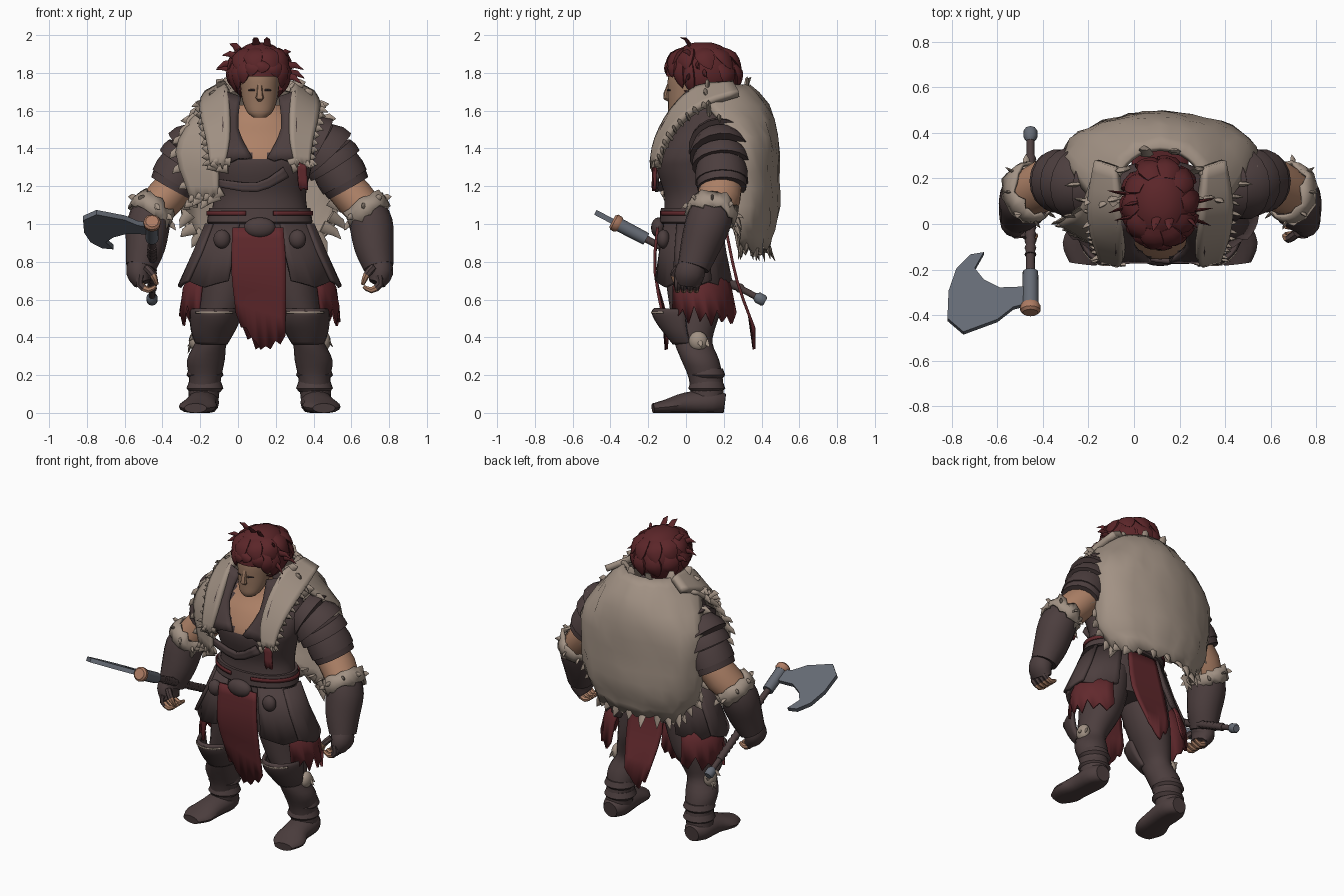
import bpy, bmesh, math, random
from mathutils import Vector

random.seed(4)
if "Cube" in bpy.data.objects:
    bpy.data.objects.remove(bpy.data.objects["Cube"])
MID = 0.115  # body centre line
made = []

def material(name, *rgb):
    m = bpy.data.materials.new(name)
    m.use_nodes = True
    m.diffuse_color = (*rgb, 1)
    m.node_tree.nodes["Principled BSDF"].inputs["Base Color"].default_value = (*rgb, 1)
    return m

LEATHER = material("dark leather", .072, .048, .048)
FUR = material("pale fur", .36, .287, .232)
RED = material("red cloth", .12, .022, .026)
HAIR = material("red hair", .105, .019, .022)
SKIN = material("skin", .42, .22, .135)
FACE = material("weathered face skin", .31, .18, .115)
STEEL = material("steel", .13, .145, .175)
COPPER = material("copper", .42, .2, .125)

def build(name, parts, mats, closed=True, cap=True, thick=0, rule=None):
    """Skin one or more stacks of rings into one object."""
    bm = bmesh.new()
    for rings in parts:
        grid = [[bm.verts.new(p) for p in ring] for ring in rings]
        n = len(grid[0])
        for low, high in zip(grid, grid[1:]):
            for j in range(n if closed else n - 1):
                k = (j + 1) % n
                bm.faces.new((low[j], low[k], high[k], high[j]))
        if closed and cap:
            bm.faces.new(grid[0])
            bm.faces.new(grid[-1])
    bmesh.ops.recalc_face_normals(bm, faces=bm.faces)
    for f in bm.faces:
        f.material_index = rule(f.calc_center_median()) if rule else 0
    me = bpy.data.meshes.new(name)
    bm.to_mesh(me)
    bm.free()
    for m in mats if isinstance(mats, list) else [mats]:
        me.materials.append(m)
    ob = bpy.data.objects.new(name, me)
    bpy.context.collection.objects.link(ob)
    if thick:
        mod = ob.modifiers.new("thickness", "SOLIDIFY")
        mod.thickness, mod.offset = thick, 0
    made.append(ob)
    return ob

def cloth(name, rings, mat, thick=.015):
    build(name, [rings], mat, closed=False, thick=thick)

def refine(rows, k=3):
    """Catmull-Rom subdivision of a list of tuples."""
    out = []
    for i in range(len(rows) - 1):
        p = [rows[max(i - 1, 0)], rows[i], rows[i + 1], rows[min(i + 2, len(rows) - 1)]]
        for t in (s / k for s in range(k)):
            out.append(tuple(b + t / 2 * (c - a + t * (2*a - 5*b + 4*c - d + t * (3*b - a - 3*c + d))) for a, b, c, d in zip(*p)))
    return out + [rows[-1]]

def arc(rows, a0=0, a1=360, n=24, jag=0):
    """Rings from rows of (z, centre x, centre y, radius x, radius y); angle 0 is the front."""
    steps = n if a1 - a0 == 360 else n - 1
    angles = [math.radians(a0 + (a1 - a0) * j / steps) for j in range(n)]
    rings = [[Vector((x + rx * math.sin(a), y - ry * math.cos(a), z)) for a in angles] for z, x, y, rx, ry in rows]
    for j, p in enumerate(rings[-1]):
        p.z -= jag * (j % 2 * .5 + random.random() * .5)
    return rings

def limb(pts, n=12, up=None):
    """Tube through (x, y, z, half width, half depth)."""
    c = [Vector(p[:3]) for p in pts]
    up = up or Vector((0, 0, 1) if abs((c[-1] - c[0]).normalized().y) > .75 else (0, 1, 0))
    rings = []
    for i, p in enumerate(pts):
        t = (c[min(i + 1, len(c) - 1)] - c[max(i - 1, 0)]).normalized()
        side = t.cross(up).normalized()
        top = side.cross(t)
        turns = [math.tau * j / n for j in range(n)]
        rings.append([c[i] + side * p[3] * math.cos(q) + top * p[4] * math.sin(q) for q in turns])
    return rings

def sheet(left, right, n=9, jag=0, point=0):
    """Cloth between two edges, with a ragged or pointed hem."""
    rings = [[Vector(a).lerp(Vector(b), j / (n - 1)) for j in range(n)] for a, b in zip(refine(left), refine(right))]
    for j, p in enumerate(rings[-1]):
        p.z -= point * (1 - abs(2 * j / (n - 1) - 1)) + jag * (j % 2) * random.random()
    return rings

def tuft(p, way, length, up, r=.026):
    """One flat tapering clump lying across the direction up."""
    way = Vector(way).normalized()
    base, mid, tip = p - way * r, p + way * length * .5, p + way * length - Vector((0, 0, length * .3))
    return limb([(*base, r, r * .4), (*mid, r * .65, r * .3), (*tip, .001, .001)], 6, Vector(up))

def noise(a):
    return Vector([random.uniform(-a, a) for _ in range(3)])

def ball(name, c, size, mat):
    waves = [math.pi * (i + .2) / 10.4 for i in range(11)]
    rows = [(c[2] - size[2] * math.cos(q), c[0], c[1], size[0] * math.sin(q), size[1] * math.sin(q)) for q in waves]
    build(name, [arc(rows, n=16)], mat)

def at(s, rows):
    """Move centre-line offsets to one side of the body."""
    return [(MID + s * r[0], *r[1:]) for r in rows]

# torso with an open neckline, neck
torso = [(.72, MID, .05, .2, .14), (.9, MID, .04, .26, .165), (1.02, MID, .04, .26, .16), (1.15, MID, .05, .245, .165),
         (1.28, MID, .04, .27, .19), (1.36, MID, .05, .29, .2), (1.46, MID, .09, .29, .19), (1.55, MID, .12, .22, .15),
         (1.63, MID, .1, .12, .1)]
build("torso", [arc(refine(torso, 5), n=48)], [LEATHER, SKIN],
      rule=lambda c: int(c.y < .1 and c.z > 1.34 and abs(c.x - MID) < min(.13, (c.z - 1.32) * .9)))
build("neck", [limb([(MID, .1, 1.48, .11, .1), (MID, .06, 1.6, .085, .085), (MID, .05, 1.72, .08, .085)], 20)], SKIN)
cloth("chest_wrap", sheet([(-.12, -.1, 1.24), (.1, -.16, 1.22), (.24, -.165, 1.3)],
                          [(-.12, -.1, 1.2), (.1, -.155, 1.17), (.27, -.15, 1.25)], 4), LEATHER, .02)

# head, nose
head = [(1.565, MID, -.055, .035, .028), (1.59, MID, -.04, .065, .054), (1.64, MID, -.01, .088, .085),
        (1.7, MID, .015, .1, .112), (1.78, MID, .03, .105, .125), (1.86, MID, .04, .09, .11)]
build("head", [arc(refine(head), n=24)], FACE)
build("nose", [limb([(MID, -.085, 1.75, .012, .01), (MID, -.104, 1.69, .016, .015), (MID, -.106, 1.668, .022, .015),
                     (MID, -.088, 1.655, .014, .01)], 8)], FACE)

# hair cap, swept locks that follow it, loose flicks
def scalp(a, e, k=1.0):
    return Vector((MID + .16 * k * math.cos(e) * math.sin(a), .09 - .195 * k * math.cos(e) * math.cos(a), 1.8 + .165 * k * math.sin(e)))

def lock(a, e, turn, drop, lift, r=.055):
    stations = ((0, .95, .6), (.4, 1.01, 1), (.8, 1 + lift * .4, .6), (1, 1 + lift, .02))
    pts = [(*scalp(a + turn * t, e - drop * t, k), r * w, r * w * .35) for t, k, w in stations]
    return limb(refine(pts, 2), 7, scalp(a, e) - scalp(a, e, 0))

cap = build("hair_cap", [[[scalp(math.tau * j / 28, math.pi * (i / 13 - .5)) for j in range(28)] for i in range(1, 13)]], HAIR)
bm = bmesh.new()
bm.from_mesh(cap.data)
centres = [(f, f.calc_center_median()) for f in bm.faces]
bmesh.ops.delete(bm, geom=[f for f, c in centres if c.z < 1.8 and c.y < 0], context="FACES")
bm.to_mesh(cap.data)
bm.free()
locks = [lock(j * .63 + e, e, .25, .8, random.uniform(.02, .09)) for e in (.3, .9) for j in range(10) if e > .5 or 2 < j < 8]
for a, drop in ((-1.1, 1.1), (-.8, .95), (-.5, .75), (-.2, .5), (.15, .4), (.5, .55), (.8, .9), (1.1, 1.1)):
    locks.append(lock(a, .4, -.12 if a < .2 else .12, drop, .03, .042))
for a, e in ((-1.8, .1), (-1.5, .3), (-1.2, .55), (-1.6, .8), (-.3, 1.2), (.6, 1.1), (1.2, .6), (1.4, .25), (1.6, 0), (1.2, -.1)):
    locks.append(tuft(scalp(a, e, .97), scalp(a, e) - scalp(0, 0, 0) + noise(.05), .085, (0, 1, 0), .024))
build("hair_locks", locks, HAIR)

# fur cape on the back
cape_rows = [(1.73, MID, .13, .2, .2), (1.62, MID, .14, .3, .29), (1.46, MID, .27, .4, .2), (1.28, MID, .28, .42, .2),
             (1.1, MID, .28, .41, .2), (.97, MID, .28, .37, .18), (.9, MID, .3, .29, .13)]
cape = arc(refine(cape_rows, 2), 85, 275, 21, .07)
for p in [p for ring in cape[1:] for p in ring]:
    p += noise(.009)
cloth("fur_cape", cape, FUR, .025)
core = Vector((MID, .25, 1.3))
rim = [r[i] for r in cape for i in (0, -1)] + cape[-1][::2] + cape[0][::4]
build("cape_tufts", [tuft(p, (p - core).normalized() + noise(.35), random.uniform(.045, .08), (0, 1, .1), .035) for p in rim], FUR)

# fur drape that hangs lower over the right shoulder
drape = sheet(at(-1, [(.2, .1, 1.68), (.22, -.05, 1.5), (.22, -.12, 1.32), (.22, -.12, 1.16)]),
              at(-1, [(.3, .2, 1.66), (.36, .06, 1.55), (.44, .01, 1.38), (.36, -.04, 1.14)]), 8, .05)
cloth("right_fur_drape", drape, FUR, .025)
build("right_drape_tufts", [tuft(p, Vector((-1, -.1, -.4)) + noise(.4), .045, (0, 1, 0), .028)
                            for p in [r[-1] for r in drape[2:]] + drape[-1]], FUR)

for s, side in ((1, "left"), (-1, "right")):
    # fur lapel, leather collar, eye
    inner = at(s, [(.19, .25, 1.74), (.17, .06, 1.72), (.16, -.07, 1.6), (.16, -.15, 1.45), (.18, -.175, 1.33)])
    outer = at(s, [(.28, .28, 1.69), (.31, .1, 1.63), (.3, -.03, 1.54), (.275, -.11, 1.43), (.26, -.15, 1.32)])
    lapel = sheet(inner, outer, 7, .04)
    cloth(side + "_fur_lapel", lapel, FUR, .04)
    build(side + "_lapel_tufts", [tuft(p, Vector((s, -.1, .2)) + noise(.5), random.uniform(.03, .055), (0, 1, .3))
                                  for p in [r[-1] for r in lapel[3:]] + lapel[-1]], FUR)
    cloth(side + "_collar", sheet(at(s, [(.1, .0, 1.67), (.115, -.09, 1.5), (.04, -.165, 1.35)]),
                                  at(s, [(.19, .02, 1.7), (.2, -.12, 1.52), (.19, -.165, 1.34)]), 5, .02), LEATHER, .02)
    build(side + "_eye", [limb(at(s, [(.025, -.099, 1.708, .005, .003), (.042, -.096, 1.71, .006, .004),
                                      (.06, -.083, 1.708, .003, .003)]), 6)], LEATHER)

    # layered shoulder armour, bare elbow
    arm = [(.24, .16, 1.45, .14, .14), (.34, .175, 1.39, .16, .155), (.4, .185, 1.31, .145, .145), (.47, .19, 1.19, .12, .13)]
    path = refine(at(s, arm), 3)
    layers = [limb([(*p[:3], p[3] * k, p[4] * k) for p, k in zip(path[i:i + 3], (.9, 1, 1.05))], 18) for i in range(0, 8, 2)]
    build(side + "_shoulder_armour", layers + [limb(path[-2:], 18)], LEATHER)
    build(side + "_elbow", [limb(at(s, [(.42, .19, 1.23, .1, .11), (.5, .175, 1.14, .105, .115), (.58, .135, 1.05, .095, .105)]), 18)], SKIN)

    # bracer, slanted fur cuff, hand
    bracer = [(.56, .14, 1.085, .1, .115), (.59, .115, 1.0, .115, .12), (.605, .075, .88, .105, .105), (.63, .04, .77, .08, .085)]
    build(side + "_bracer", [limb(refine(at(s, bracer)), 16)], LEATHER)
    cuff = limb(at(s, [(.545, .15, 1.105, .105, .12), (.57, .14, 1.07, .115, .13), (.595, .13, 1.035, .112, .125)]), 24)
    for p in cuff[0][::2] + cuff[-1][::2]:
        p += noise(.02)
    hub = Vector((MID + s * .57, .14, 1.07))
    build(side + "_fur_cuff", [cuff], FUR, cap=False, thick=.015)
    build(side + "_cuff_tufts", [tuft(p, (p - hub).normalized() + noise(.4), .04, (0, 1, 0), .022) for p in cuff[1][::3]], FUR)
    glove = [(.63, .035, .79, .068, .07), (.64, .02, .74, .066, .08), (.62, .01, .685, .045, .07)]
    build(side + "_glove", [limb(refine(at(s, glove)), 12)], LEATHER)
    fingers = [limb(refine(at(s, [(.63, y, .73, .022, .02), (.635, y, .68, .021, .019), (.59, y, .65, .017, .016),
                                  (.55, y, .67, .01, .01)]), 2), 7) for y in (-.045, -.012, .022, .054)]
    thumb = [(.6, -.04, .77, .02, .02), (.565, -.065, .73, .019, .019), (.545, -.05, .68, .01, .01)]
    build(side + "_fingers", fingers + [limb(refine(at(s, thumb)), 7)], [LEATHER, SKIN],
          rule=lambda c: int(abs(c.x - MID) < .615 and c.z < .73))

    # leg, boot bands, foot
    leg = [(.88, .13, .04, .13, .15), (.7, .165, .045, .14, .15), (.55, .2, .05, .12, .135), (.45, .235, .045, .1, .11),
           (.37, .26, .04, .085, .1), (.28, .285, .075, .1, .1), (.18, .29, .105, .085, .09), (.05, .3, .115, .08, .085)]
    build(side + "_leg", [arc(refine([(z, MID + s * x, *rest) for z, x, *rest in leg]), n=20)], LEATHER)
    steps = ((.035, .085), (0, .098), (-.02, .08))
    build(side + "_boot_bands", [arc([(z + dz, MID + s * .29, .11, r, r) for dz, r in steps]) for z in (.2, .13)], LEATHER)
    foot = limb(refine(at(s, [(.3, .205, .05, .05, .05), (.3, .14, .055, .085, .07), (.31, .0, .048, .085, .06),
                              (.33, -.1, .033, .1, .04), (.34, -.175, .025, .06, .025)])), 16)
    for p in [p for ring in foot for p in ring]:
        p.z = max(p.z, 0)
    build(side + "_foot", [foot], LEATHER)

    # knee guard flaring at the top, with stitched rim and fur patch
    k = MID + s * .24
    knee = [(.545, k, .03, .118, .19), (.53, k, .03, .122, .2), (.48, k, .03, .12, .175), (.42, k + s * .01, .03, .1, .13),
            (.37, k + s * .015, .04, .075, .1)]
    cloth(side + "_knee_guard", arc(refine(knee), -80, 80, 15), LEATHER, .025)
    cloth(side + "_knee_stitching", arc([(z, k, .03, .138, .213) for z in (.536, .527)], -45, 45), FUR, .005)
    patch = Vector((MID + s * .34, .065, .38))
    ball(side + "_knee_fur", patch, (.035, .05, .052), FUR)
    build(side + "_knee_tufts", [tuft(patch + noise(.03), Vector((s * .5, 0, -.6)) + noise(.6), .05, (s, .1, 0)) for _ in range(7)], FUR)

    # skirt plates, torn red cloth, pouch, sash showing through the belt
    for i, (a0, a1) in enumerate(((24, 68), (62, 112), (106, 150))):
        g = .015 * (i % 2)
        rows = [(1.0, MID, .04, .265 + g, .165 + g), (.85, MID, .04, .33 + g, .19 + g), (.7, MID, .045, .41 + g, .22 + g)]
        plate = arc(rows, *sorted((s * a0, s * a1)), 9)
        for j, p in enumerate(plate[-1]):
            p.z -= .035 * (1 - abs(j - 4) / 4)
        cloth(f"{side}_skirt_plate_{i + 1}", plate, LEATHER, .02)
    torn = [(.78, MID, .06, .34, .18), (.66, MID, .07, .4, .21), (.58, MID, .08, .42, .23)]
    cloth(side + "_torn_cloth", arc(torn, *sorted((s * 50, s * 142)), 13, .12), RED)
    ball(side + "_pouch", (MID + s * .2, -.12, .92), (.045, .035, .05), LEATHER)
    cloth(side + "_sash", arc([(z, MID, .043, .279, .183) for z in (1.045, 1.068)], *sorted((s * 15, s * 150))), RED, .008)

# belt, buckle, tabard, tail, ribbon
build("belt", [arc([(1.0, MID, .04, .27, .17), (1.01, MID, .04, .28, .18), (1.085, MID, .045, .268, .178)], n=32)], LEATHER)
ball("buckle", (MID, -.145, .98), (.085, .04, .055), LEATHER)
cloth("front_tabard", sheet([(-.03, -.15, .98), (-.035, -.165, .75), (-.01, -.11, .53)],
                            [(.24, -.15, .98), (.255, -.165, .75), (.25, -.1, .41)], 11, .05, .13), RED)
cloth("rear_tail", sheet([(.01, .21, .98), (-.01, .27, .7), (.03, .36, .45)],
                         [(.22, .21, .98), (.24, .27, .7), (.2, .36, .45)], 9, .04, .1), RED)
cloth("chest_ribbon", sheet([(.31, -.17, 1.33), (.32, -.175, 1.2)], [(.36, -.16, 1.33), (.37, -.165, 1.18)], 5, .03), RED)

# axe
def shaft(name, mat, stations):
    build(name, [limb([(-.455, y, .6 + (.4 - y) * .525, r, r) for y, r in stations])], mat)

shaft("axe_shaft", LEATHER, [(.4, .017), (-.36, .02)])
shaft("axe_grip", LEATHER, [(.3 - i * .015, .02 + .006 * (i % 2)) for i in range(30)])
shaft("axe_pommel", STEEL, [(.42, .022), (.41, .03), (.38, .03), (.365, .018)])
shaft("axe_collar", STEEL, [(-.21, .034), (-.36, .036)])
shaft("axe_cap", COPPER, [(-.35, .038), (-.36, .045), (-.38, .045), (-.39, .034)])
outline = [(-.45, -.28), (-.59, -.285), (-.66, -.25), (-.7, -.2), (-.66, -.13), (-.72, -.14), (-.78, -.2), (-.815, -.3),
           (-.82, -.42), (-.75, -.48), (-.6, -.425), (-.53, -.37), (-.45, -.35)]
lift = Vector((0, .46, .89)) * .014
build("axe_blade", [[[Vector((x, y, .6 + (.4 - y) * .525)) + lift * k for x, y in outline] for k in (-1, 1)]], STEEL)

bpy.ops.object.select_all(action="DESELECT")
for ob in made:
    ob.select_set(True)
bpy.context.view_layer.objects.active = made[0]
bpy.ops.object.shade_smooth_by_angle(angle=math.radians(40))
